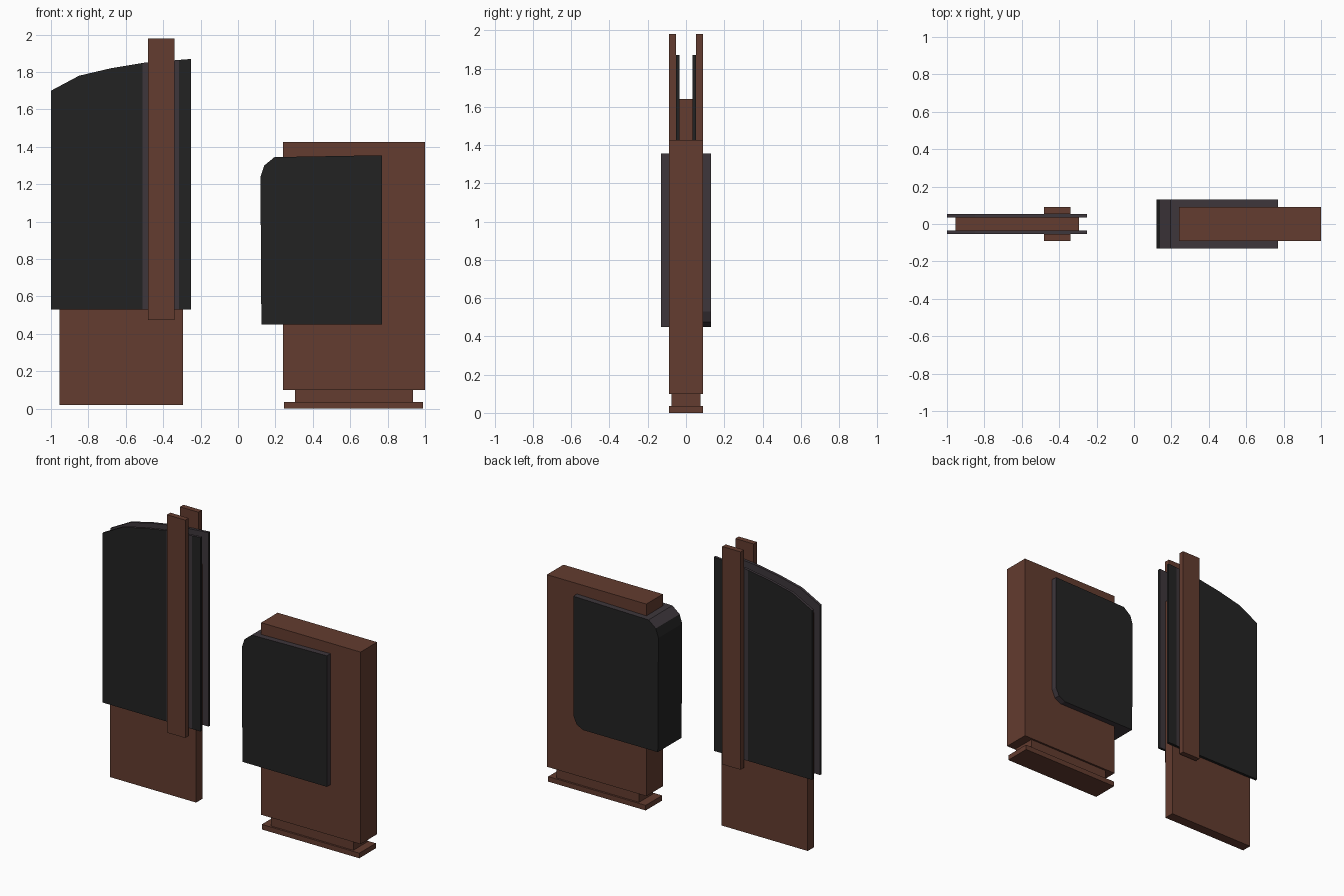
import bpy, bmesh

if "Cube" in bpy.data.objects:
    bpy.data.objects.remove(bpy.data.objects["Cube"])


def material(name, rgb):
    m = bpy.data.materials.new(name)
    m.diffuse_color = (*rgb, 1)
    m.use_nodes = True
    m.node_tree.nodes["Principled BSDF"].inputs["Base Color"].default_value = m.diffuse_color
    return m


brown = material("brown wood", (0.125, 0.045, 0.029))
black = material("black", (0.0165, 0.0165, 0.0165))
purple = material("dark purple grey", (0.047, 0.037, 0.044))


def prism(name, profile, y0, y1, mats, rule=None, cuts=(), open_y=None):
    """Extrude an x-z profile from y0 to y1, split it at x cuts, colour it by rule."""
    bm = bmesh.new()
    face = bm.faces.new([bm.verts.new((x, y0, z)) for x, z in profile])
    ext = bmesh.ops.extrude_face_region(bm, geom=[face], use_keep_orig=True)
    verts = [v for v in ext["geom"] if isinstance(v, bmesh.types.BMVert)]
    bmesh.ops.translate(bm, verts=verts, vec=(0, y1 - y0, 0))
    for x in cuts:
        bmesh.ops.bisect_plane(bm, geom=bm.verts[:] + bm.edges[:] + bm.faces[:],
                               plane_co=(x, 0, 0), plane_no=(1, 0, 0))
    bmesh.ops.recalc_face_normals(bm, faces=bm.faces[:])
    if rule:
        for f in bm.faces:
            f.material_index = rule(f.calc_center_median(), f.normal)
    if open_y is not None:
        hidden = [f for f in bm.faces if abs(f.calc_center_median().y - open_y) < 1e-5
                  and abs(f.normal.y) > 0.9]
        bmesh.ops.delete(bm, geom=hidden, context='FACES_ONLY')
    me = bpy.data.meshes.new(name)
    bm.to_mesh(me)
    bm.free()
    for m in mats:
        me.materials.append(m)
    ob = bpy.data.objects.new(name, me)
    bpy.context.collection.objects.link(ob)
    return ob


def box(name, x0, x1, y0, y1, z0, z1):
    return prism(name, [(x0, z0), (x1, z0), (x1, z1), (x0, z1)], y0, y1, [brown])


# Left piece: tall board between two dark plates and two straps
box("tall_board", -0.955, -0.295, -0.035, 0.035, 0.02, 1.64)

plate = [(-1, 0.53), (-0.25, 0.53), (-0.25, 1.87), (-0.5, 1.85),
         (-0.68, 1.82), (-0.85, 1.78), (-1, 1.70)]


def plate_colour(c, n):
    if abs(n.y) > 0.9:  # inner faces and the band under the strap are purple
        return 1 if n.y * c.y < 0 or -0.51 < c.x < -0.315 else 0
    return 1 if n.z > 0.3 else 0


for side, s in (("front", -1), ("back", 1)):
    prism(side + "_plate", plate, s * 0.035, s * 0.053, [black, purple],
          plate_colour, cuts=(-0.51, -0.315))
    box(side + "_strap", -0.48, -0.34, min(s * 0.053, s * 0.09),
        max(s * 0.053, s * 0.09), 0.475, 1.98)

# Right piece: thick block on a stepped foot
box("thick_block", 0.24, 1.0, -0.09, 0.09, 0.10, 1.427)
box("foot_neck", 0.305, 0.935, -0.077, 0.077, 0.035, 0.10)
box("foot", 0.245, 0.99, -0.09, 0.09, 0, 0.035)

# Dark sleeve wrapped round the block, in two halves
upper = [(0.77, 1.355), (0.195, 1.345), (0.14, 1.30), (0.12, 1.24), (0.125, 0.45)]
square_corner = [(0.77, 0.45)]
round_corner = [(0.695, 0.45), (0.745, 0.475), (0.77, 0.53)]


def sleeve_colour(c, n):
    return 0 if abs(n.y) > 0.9 or n.x < -0.9 else 1


prism("sleeve_front", upper + square_corner, -0.13, 0, [black, purple],
      sleeve_colour, open_y=0)
prism("sleeve_back", upper + round_corner, 0, 0.13, [black, purple],
      sleeve_colour, open_y=0)
